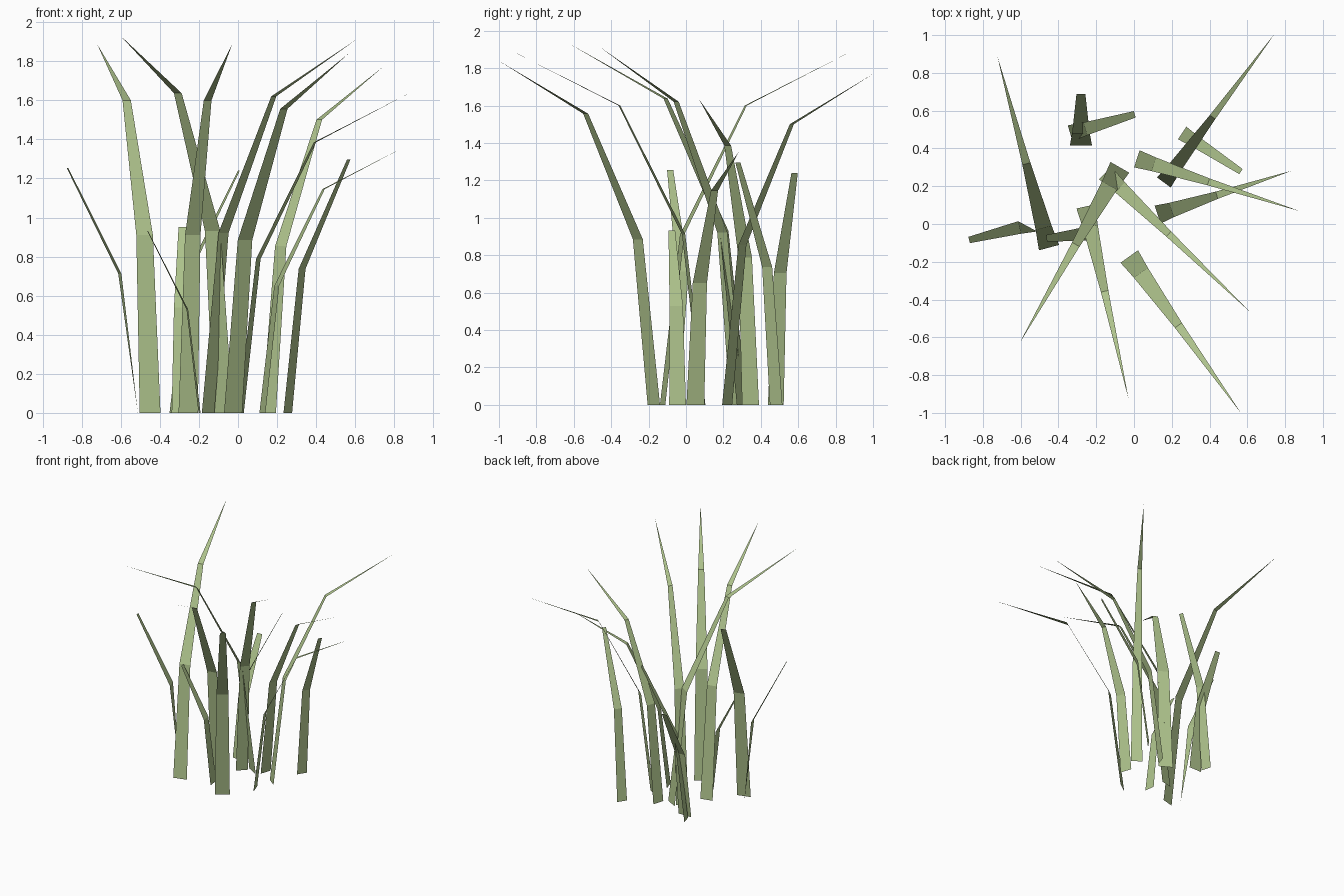
import bpy
import math
from mathutils import Vector

if "Cube" in bpy.data.objects:
    bpy.data.objects.remove(bpy.data.objects["Cube"], do_unlink=True)

# One flat green for every blade
green = bpy.data.materials.new("grass_green")
green.use_nodes = True
colour = (0.42, 0.54, 0.26, 1.0)
green.diffuse_color = colour
green.node_tree.nodes["Principled BSDF"].inputs["Base Color"].default_value = colour

# Bending profile shared by all blades: (reach, height, width factor)
PROFILE = [(0, 0, 1), (0.108, 0.91, 0.8), (0.46, 1.6, 0.4), (1.045, 1.89, 0)]


def blade(name, x, y, heading, scale, width, pointed=True, narrow_foot=False):
    """Flat tapering strip that leans over towards the heading."""
    a = math.radians(heading)
    lean = Vector((math.cos(a), math.sin(a), 0))
    side = Vector((-lean.y, lean.x, 0))
    verts = []
    for reach, height, taper in PROFILE[:3]:
        centre = Vector((x, y, height * scale)) + lean * reach * scale
        half = side * width * taper / 2
        verts += [centre - half, centre + half]
    # A narrow foot stands on one corner only
    faces = [(1, 3, 2) if narrow_foot else (0, 1, 3, 2), (2, 3, 5, 4)]
    if narrow_foot:
        verts = verts[1:]
        faces = [tuple(i - 1 for i in f) for f in faces]
    if pointed:
        reach, height, _ = PROFILE[3]
        verts.append(Vector((x, y, height * scale)) + lean * reach * scale)
        faces.append((4, 5, 6))
    mesh = bpy.data.meshes.new(name)
    mesh.from_pydata(verts, [], faces)
    mesh.materials.append(green)
    bpy.context.collection.objects.link(bpy.data.objects.new(name, mesh))


# Long pointed blades: base x, base y, heading, scale, width
LONG = [
    (-0.45, -0.125, 105.1, 1.0, 0.11),
    (-0.075, 0.30, 240.3, 1.023, 0.114),
    (-0.255, 0.093, -77.5, 1.0, 0.101),
    (-0.025, -0.172, -54.5, 0.973, 0.114),
    (-0.153, 0.27, -43.8, 1.013, 0.093),
    (0.158, 0.22, 53.3, 0.938, 0.09),
    (0.015, 0.345, -17.8, 0.866, 0.095),
    (0.125, 0.05, 18.1, 0.716, 0.1),
]
for n, row in enumerate(LONG, 1):
    blade(f"long_blade_{n}", *row)

# Short blades with a cut-off top
SHORT = [
    (-0.281, 0.416, 90, 0.594, 0.117),
    (-0.338, 0.48, 16.4, 0.775, 0.088),
    (0.255, 0.482, -33.3, 0.81, 0.08),
    (-0.197, -0.045, 186.6, 0.582, 0.09),
]
for n, row in enumerate(SHORT, 1):
    blade(f"short_blade_{n}", *row, pointed=False)

# Short blade on a pointed foot
blade("narrow_foot_blade", -0.523, 0.002, 193.9, 0.784, 0.085,
      pointed=False, narrow_foot=True)
